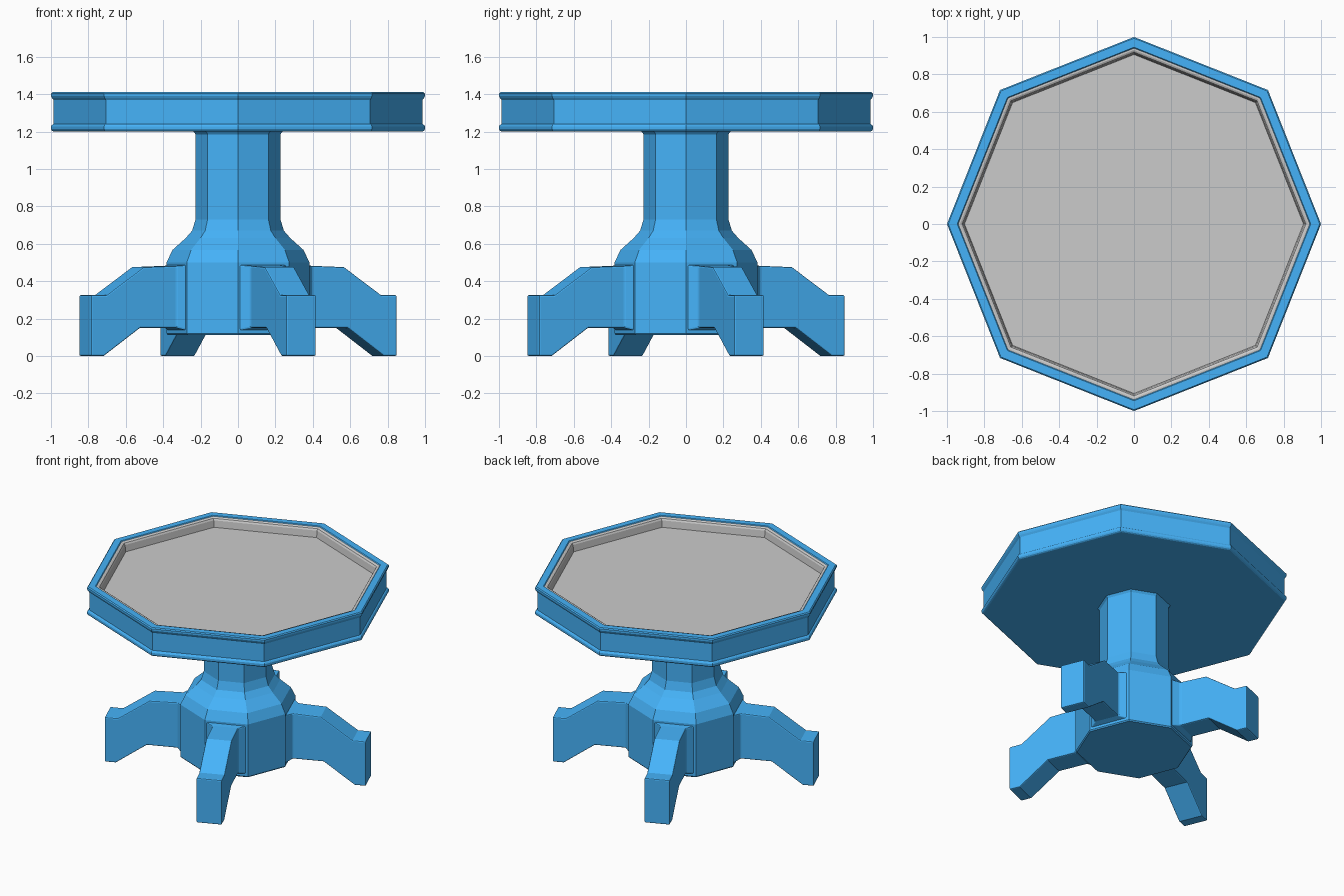
import bpy, bmesh
from math import cos, sin, pi, radians

if "Cube" in bpy.data.objects:
    bpy.data.objects.remove(bpy.data.objects["Cube"])

blue = bpy.data.materials.new("blue_paint")
blue.diffuse_color = (0.06, 0.45, 0.95, 1)
blue.use_nodes = True
blue.node_tree.nodes["Principled BSDF"].inputs["Base Color"].default_value = blue.diffuse_color


def finish(name, bm, mat=None, bevel=0):
    bmesh.ops.recalc_face_normals(bm, faces=bm.faces)
    me = bpy.data.meshes.new(name)
    bm.to_mesh(me)
    bm.free()
    ob = bpy.data.objects.new(name, me)
    bpy.context.collection.objects.link(ob)
    if mat:
        me.materials.append(mat)
    if bevel:
        mod = ob.modifiers.new("bevel", 'BEVEL')
        mod.width, mod.segments = bevel, 2
        mod.limit_method, mod.angle_limit = 'ANGLE', radians(40)
    return ob


def octagon_lathe(name, profile, mat=None, cap_start=False, cap_end=False, flip=False):
    """Sweep an (axis radius, z) profile round an eight-sided ring."""
    bm = bmesh.new()
    rings = []
    for r, z in profile:
        ring = []
        for i in range(8):
            k = r * (1.013 if i % 2 else 1.0)
            ring.append(bm.verts.new((k * cos(i * pi / 4), k * sin(i * pi / 4), z)))
        rings.append(ring)
    for a, b in zip(rings, rings[1:]):
        for i in range(8):
            j = (i + 1) % 8
            bm.faces.new((a[i], a[j], b[j], b[i]))
    if cap_start:
        bm.faces.new(rings[0][::-1])
    if cap_end:
        bm.faces.new(rings[-1])
    ob = finish(name, bm, mat)
    if flip and ob.data.polygons[-1].normal.z < 0:
        ob.data.flip_normals()
    return ob


# table top: underside, grooved edge and flat rim
octagon_lathe("table_rim", [
    (0.985, 1.2), (0.995, 1.205), (1.0, 1.213), (1.0, 1.227), (0.995, 1.235),
    (0.986, 1.24), (0.986, 1.368), (0.995, 1.38), (1.0, 1.39), (1.0, 1.403),
    (0.993, 1.41), (0.945, 1.41), (0.94, 1.405)], blue, cap_start=True)

# sunken playing surface with a rounded lip
octagon_lathe("recessed_surface", [
    (0.94, 1.405), (0.93, 1.405), (0.919, 1.4), (0.912, 1.388), (0.906, 1.34)],
    cap_end=True, flip=True)

# column flaring into the wide pedestal body
octagon_lathe("pedestal", [
    (0.375, 0.112), (0.382, 0.12), (0.382, 0.5), (0.35, 0.567), (0.28, 0.63),
    (0.245, 0.67), (0.227, 0.73), (0.227, 1.185), (0.238, 1.2)],
    blue, cap_start=True, cap_end=True)

# leg sections: top radius, top z, bottom radius, bottom z, half width
sections = [
    (0.345, 0.487, 0.345, 0.135, 0.145), (0.39, 0.482, 0.39, 0.15, 0.0865),
    (0.58, 0.475, 0.60, 0.15, 0.0865), (0.795, 0.325, 0.81, 0.0, 0.0865),
    (0.885, 0.325, 0.885, 0.0, 0.0865)]

# four legs leaving alternate faces of the pedestal
for n, side in enumerate(("right", "back", "left", "front")):
    bm = bmesh.new()
    loops = [[bm.verts.new(p) for p in ((rt, -w, zt), (rt, w, zt), (rb, w, zb), (rb, -w, zb))]
             for rt, zt, rb, zb, w in sections]
    for a, b in zip(loops, loops[1:]):
        for i in range(4):
            j = (i + 1) % 4
            bm.faces.new((a[i], a[j], b[j], b[i]))
    bm.faces.new(loops[0])
    bm.faces.new(loops[-1][::-1])
    leg = finish(side + "_leg", bm, blue, bevel=0.008)
    leg.rotation_euler.z = radians(22.5 + 90 * n)
